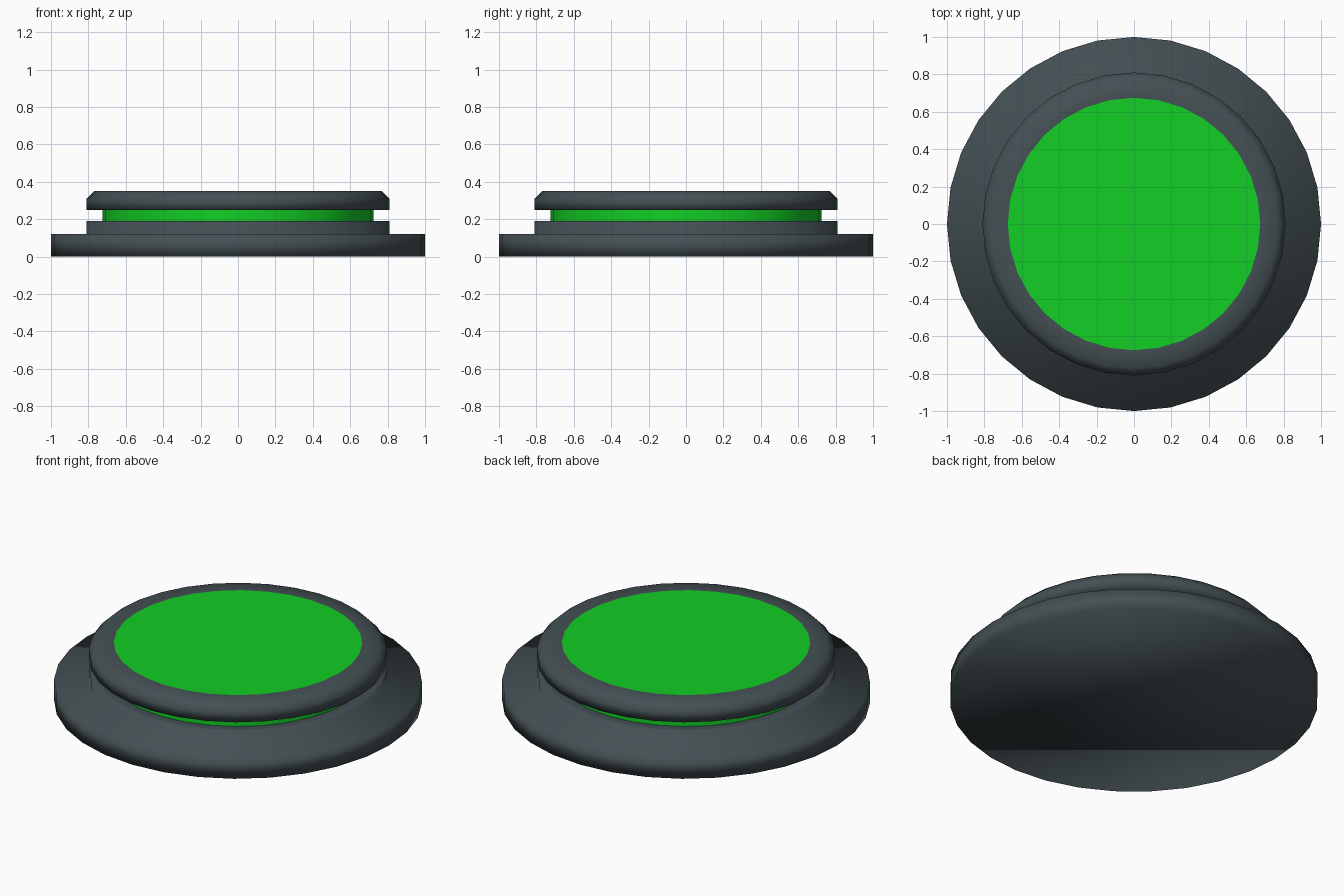
import bpy
import bmesh
from math import cos, sin, tau

SIDES = 32

if "Cube" in bpy.data.objects:
    bpy.data.objects.remove(bpy.data.objects["Cube"], do_unlink=True)


def material(name, colour):
    mat = bpy.data.materials.new(name)
    mat.use_nodes = True
    mat.diffuse_color = colour
    mat.node_tree.nodes["Principled BSDF"].inputs["Base Color"].default_value = colour
    return mat


dark = material("dark slate", (0.058, 0.08, 0.089, 1))
green = material("bright green", (0.006, 0.62, 0.018, 1))


def lathe(name, profile, mat, cap_start=False, cap_end=False, smooth=True):
    """Spin (radius, height) points round the z axis."""
    bm = bmesh.new()
    rings = []
    for radius, z in profile:
        rings.append([bm.verts.new((radius * cos(tau * i / SIDES),
                                    radius * sin(tau * i / SIDES), z))
                      for i in range(SIDES)])
    for low, high in zip(rings, rings[1:]):
        for i in range(SIDES):
            j = (i + 1) % SIDES
            bm.faces.new((low[i], low[j], high[j], high[i]))
    if cap_start:
        bm.faces.new(rings[0][::-1])
    if cap_end:
        bm.faces.new(rings[-1])
    for face in bm.faces:
        face.smooth = smooth
    mesh = bpy.data.meshes.new(name)
    bm.to_mesh(mesh)
    bm.free()
    mesh.materials.append(mat)
    obj = bpy.data.objects.new(name, mesh)
    bpy.context.collection.objects.link(obj)
    return obj


# Wide foot with a raised collar
lathe("base", [(1, 0), (1, 0.12), (0.81, 0.12), (0.81, 0.19),
               (0.77, 0.19), (0.72, 0.185)], dark, cap_start=True)

# Glowing band between collar and rim
lathe("core_band", [(0.725, 0.18), (0.725, 0.255)], green)

# Chamfered upper rim
lathe("top_rim", [(0.72, 0.25), (0.81, 0.25), (0.81, 0.31),
                  (0.77, 0.35), (0.675, 0.35)], dark)

# Flat panel flush with the rim
lathe("top_panel", [(0.675, 0.35)], green, cap_end=True, smooth=False)
